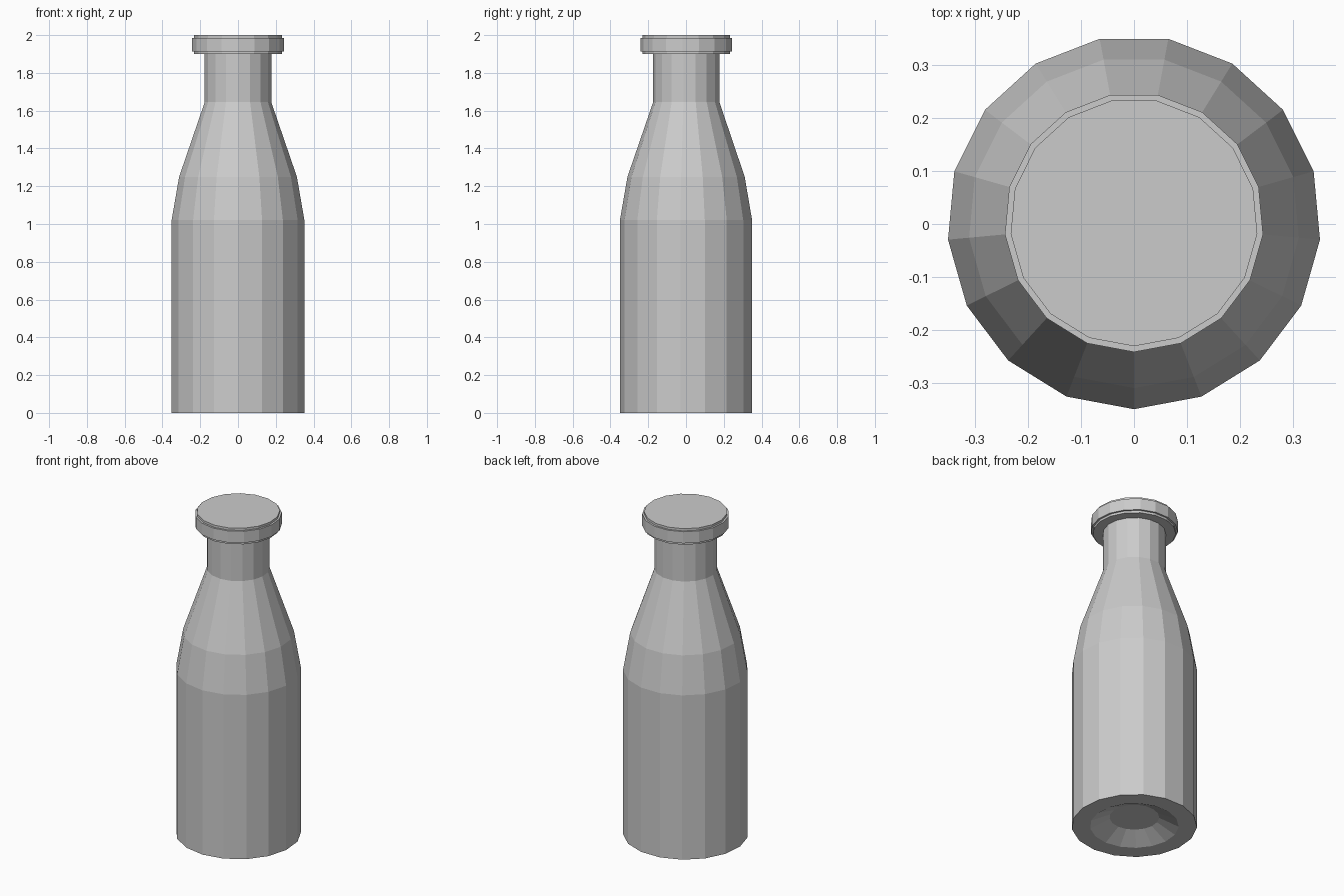
import bpy, bmesh
from math import sin, cos, pi

if "Cube" in bpy.data.objects:
    bpy.data.objects.remove(bpy.data.objects["Cube"])

SIDES = 17
Y_OFF = 0.003  # centres the odd-sided outline on y = 0


def lathe(name, profile):
    """Closed flat-shaded solid from (radius, z) rings, capped at both ends."""
    bm = bmesh.new()
    rings = []
    for r, z in profile:
        ring = []
        for i in range(SIDES):
            a = -pi / 2 + 2 * pi * i / SIDES
            ring.append(bm.verts.new((r * cos(a), r * sin(a) + Y_OFF, z)))
        rings.append(ring)
    for low, high in zip(rings, rings[1:]):
        for i in range(SIDES):
            j = (i + 1) % SIDES
            bm.faces.new((low[i], low[j], high[j], high[i]))
    bm.faces.new(rings[0][::-1])
    bm.faces.new(rings[-1])
    bmesh.ops.recalc_face_normals(bm, faces=bm.faces)
    mesh = bpy.data.meshes.new(name)
    bm.to_mesh(mesh)
    bm.free()
    obj = bpy.data.objects.new(name, mesh)
    bpy.context.collection.objects.link(obj)
    return obj


# Bottle: recessed base, straight body, two-step shoulder, neck
lathe("bottle_body", [(0.14, 0.055), (0.25, 0), (0.353, 0), (0.353, 1.02),
                      (0.313, 1.25), (0.177, 1.645), (0.177, 1.90)])

# Cap: wide band with a small step above and below
lathe("bottle_cap", [(0.234, 1.90), (0.234, 1.914), (0.245, 1.914),
                     (0.245, 1.986), (0.234, 1.986), (0.234, 2.0)])
